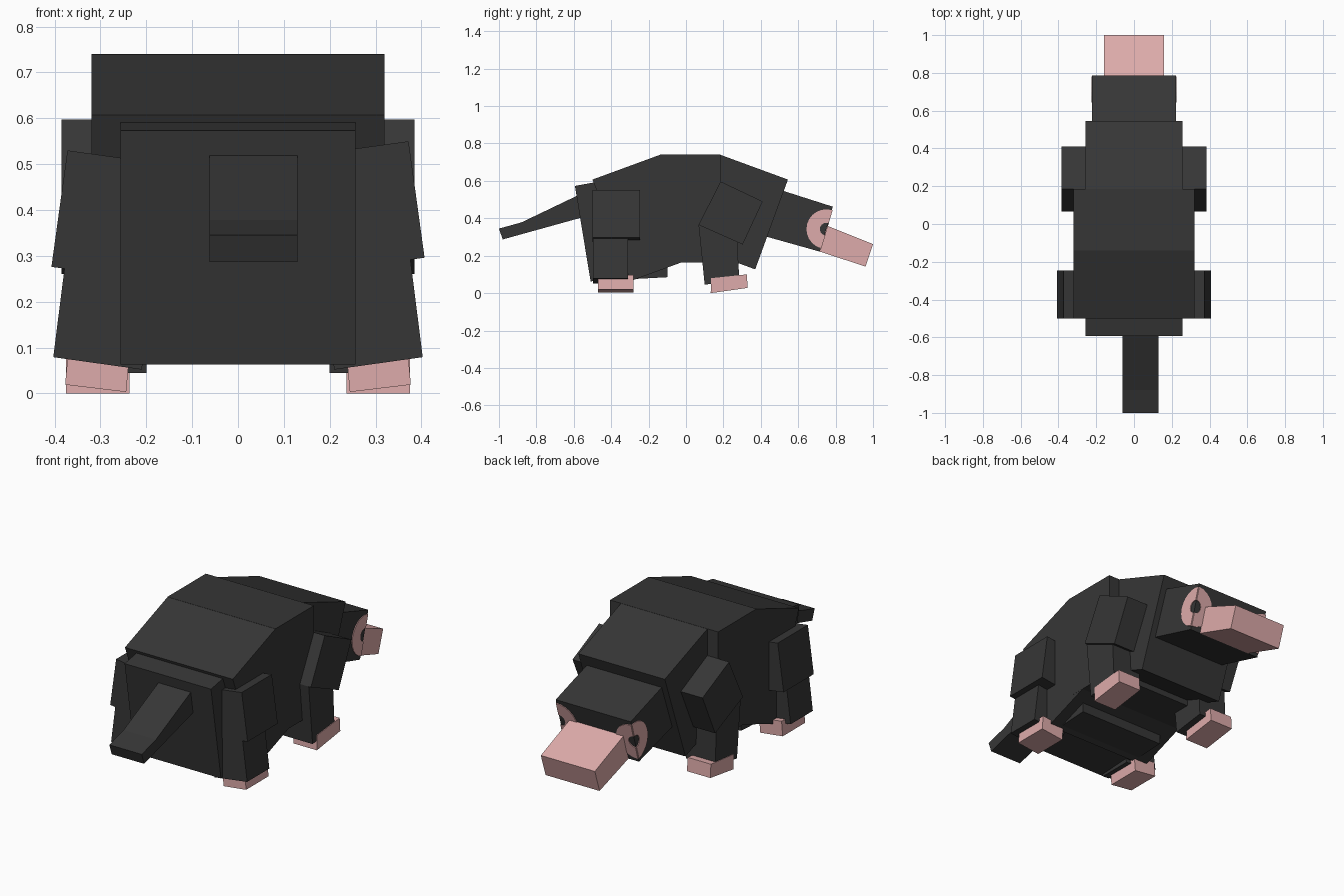
import bpy, bmesh, math
from mathutils import Vector

cube = bpy.data.objects.get("Cube")
if cube:
    bpy.data.objects.remove(cube, do_unlink=True)


def material(name, rgb):
    m = bpy.data.materials.new(name)
    m.use_nodes = True
    m.diffuse_color = (*rgb, 1)
    m.node_tree.nodes["Principled BSDF"].inputs["Base Color"].default_value = (*rgb, 1)
    return m


FUR = material("charcoal fur", (0.037, 0.037, 0.037))
SKIN = material("pink skin", (0.73, 0.41, 0.405))


def finish(name, bm, mat):
    mesh = bpy.data.meshes.new(name)
    bm.to_mesh(mesh)
    bm.free()
    mesh.materials.append(mat)
    obj = bpy.data.objects.new(name, mesh)
    bpy.context.collection.objects.link(obj)
    return obj


def prism(name, profile, place, lo, hi, mat=FUR):
    """Extrude a flat profile between two depths; place maps (a, b, depth) to xyz."""
    bm = bmesh.new()
    ends = [[bm.verts.new(place(a, b, d)) for a, b in profile] for d in (lo, hi)]
    bm.faces.new(ends[0])
    bm.faces.new(ends[1][::-1])
    n = len(profile)
    for i in range(n):
        j = (i + 1) % n
        bm.faces.new((ends[0][i], ends[0][j], ends[1][j], ends[1][i]))
    bmesh.ops.recalc_face_normals(bm, faces=bm.faces)
    return finish(name, bm, mat)


def side_prism(name, profile, lo, hi, mat=FUR):
    return prism(name, profile, lambda y, z, x: (x, y, z), lo, hi, mat)


# Trunk: overlapping blocks drawn as side profiles (y, z)
side_prism("body_middle", [(-.14, .74), (.185, .74), (.185, .163), (-.14, .163)], -.32, .32)
side_prism("body_rear", [(-.5, .607), (-.14, .739), (.06, .195), (-.295, .065)], -.3195, .3195)
side_prism("shoulders", [(.185, .739), (.545, .607), (.37, .127), (.01, .26)], -.256, .256)
side_prism("hips", [(-.594, .573), (-.49, .592), (-.1, .3), (-.1, .085), (-.51, .063)], -.256, .256)

# Head, snout and tail
side_prism("head", [(.4, .585), (.785, .462), (.715, .222), (.33, .33)], -.222, .222)
side_prism("snout", [(.755, .36), (1, .262), (.96, .142), (.715, .222)], -.16, .16, SKIN)
side_prism("tail", [(-.5, .56), (-.88, .378), (-1, .345), (-.98, .287), (-.5, .42)], -.062, .13)


# Pink rings folded around the front edges of the head
def eye_ring(name, s):
    centre = Vector((s * .222, .75, .342))
    up = Vector((0, .07, .24)).normalized()
    back = Vector((0, -up.z, up.y))
    inward = Vector((-s, 0, 0))
    bm = bmesh.new()
    for across, normal in ((back, -inward), (inward, -back)):
        rows = []
        for i in range(13):
            t = math.pi * i / 12
            spoke = up * math.cos(t) + across * math.sin(t)
            rows.append([bm.verts.new(centre + normal * .002 + spoke * r) for r in (.034, .106)])
        for p, q in zip(rows, rows[1:]):
            f = bm.faces.new((p[0], p[1], q[1], q[0]))
            f.normal_update()
            if f.normal.dot(normal) < 0:
                f.normal_flip()
    obj = finish(name, bm, SKIN)
    mod = obj.modifiers.new("thickness", 'SOLIDIFY')
    mod.thickness = .004
    mod.offset = 0


# Legs: front ones from side profiles, splayed rear ones from front profiles
for side, s in (("left", 1), ("right", -1)):
    eye_ring(side + "_eye_ring", s)

    side_prism(side + "_front_upper_leg", [(.185, .597), (.41, .49), (.303, .26), (.067, .365)],
               s * .2, s * .385)
    side_prism(side + "_front_lower_leg", [(.067, .365), (.27, .35), (.285, .07), (.1, .045)],
               s * .2, s * .372)
    side_prism(side + "_front_foot", [(.135, .08), (.325, .1), (.33, .028), (.132, 0)],
               s * .237, s * .375, SKIN)

    def splayed(name, profile, lo, hi, mat=FUR):
        prism(side + name, profile, lambda x, z, y: (s * x, y, z), lo, hi, mat)

    drop = 0 if s > 0 else .02
    splayed("_rear_thigh", [(.2, .526 - drop), (.372, .55 - drop), (.407, .296 - drop), (.235, .272 - drop)],
            -.5, -.245)
    splayed("_rear_lower_leg", [(.18, .27), (.375, .3), (.403, .079), (.21, .052)], -.498, -.31)
    splayed("_rear_foot", [(.237, .08), (.37, .098), (.377, .019), (.244, .003)], -.47, -.28, SKIN)
